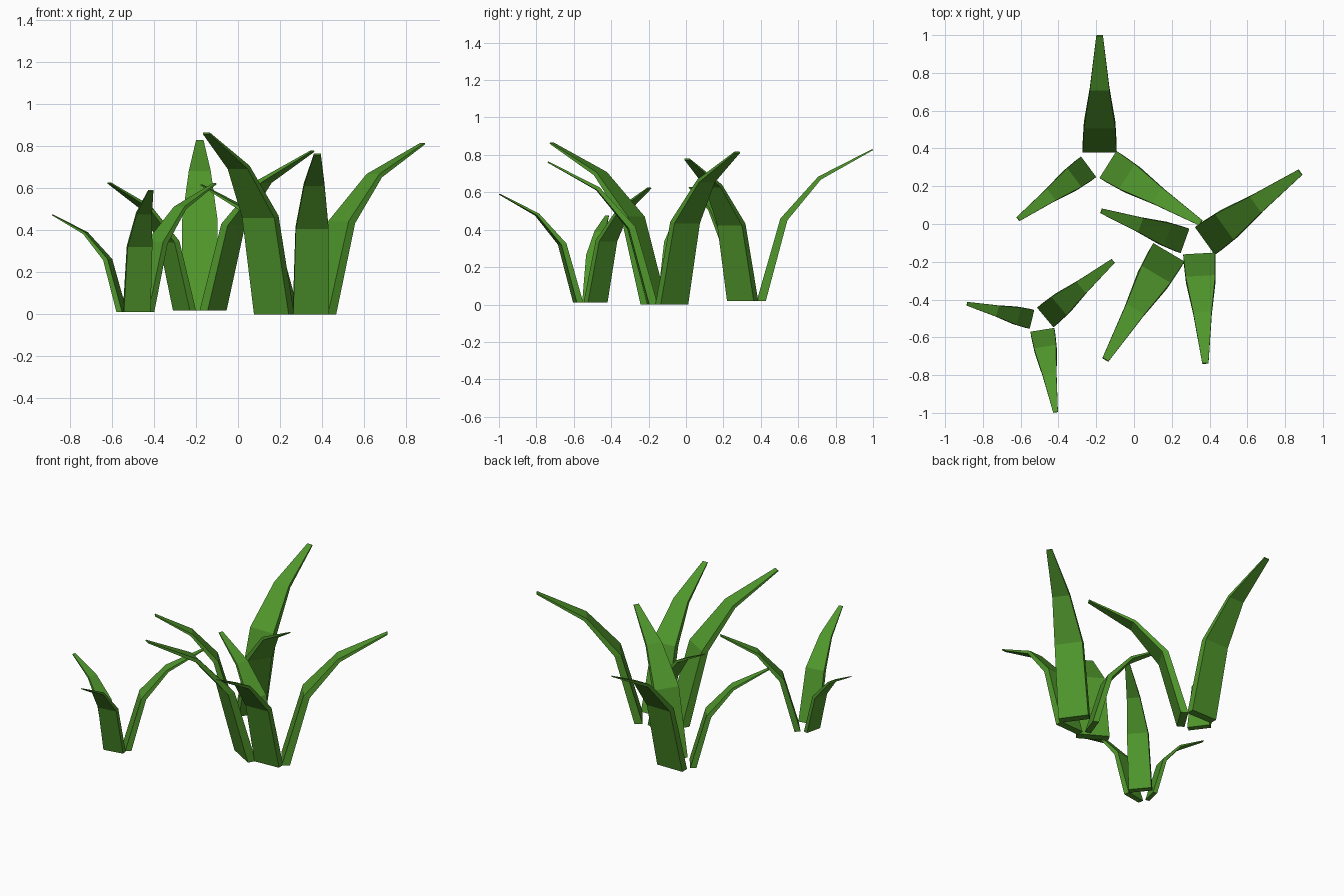
import bpy, bmesh, math
from mathutils import Matrix, Vector

if "Cube" in bpy.data.objects:
    bpy.data.objects.remove(bpy.data.objects["Cube"])

green = bpy.data.materials.new("grass_green")
green.diffuse_color = (0.08, 0.31, 0.025, 1)
green.use_nodes = True
green.node_tree.nodes["Principled BSDF"].inputs["Base Color"].default_value = green.diffuse_color

# Blade profile for unit reach: inner (u, z), outer (u, z), half width
SECTIONS = [
    ((0.000, 0.000), (0.078, 0.000), 0.145),
    ((0.203, 0.710), (0.264, 0.695), 0.134),
    ((0.528, 1.070), (0.552, 1.045), 0.084),
    ((0.994, 1.308), (1.000, 1.298), 0.028),
]


def blade(name, base, tip, z):
    """Tapering, outward-bending four-sided blade from base to tip (plan view)."""
    d = Vector(tip) - Vector(base)
    bm = bmesh.new()
    rings = []
    for (ui, zi), (uo, zo), w in SECTIONS:
        rings.append([bm.verts.new(p) for p in
                      ((ui, -w, zi), (uo, -w, zo), (uo, w, zo), (ui, w, zi))])
    for a, b in zip(rings, rings[1:]):
        for i in range(4):
            j = (i + 1) % 4
            bm.faces.new((a[i], a[j], b[j], b[i]))
    bm.faces.new(rings[0][::-1])
    bm.faces.new(rings[-1])
    bm.transform(Matrix.Translation((base[0], base[1], z))
                 @ Matrix.Rotation(math.atan2(d.y, d.x), 4, 'Z')
                 @ Matrix.Scale(d.length, 4))
    bmesh.ops.recalc_face_normals(bm, faces=bm.faces)
    me = bpy.data.meshes.new(name)
    bm.to_mesh(me)
    bm.free()
    me.materials.append(green)
    bpy.context.collection.objects.link(bpy.data.objects.new(name, me))


# Three tufts: ground height and blades as (base, tip) in plan
TUFTS = {
    "back_tuft": (0.018, [
        ((-0.182, 0.378), (-0.182, 1.000)),
        ((-0.240, 0.303), (-0.615, 0.025)),
        ((-0.138, 0.315), (0.355, 0.005)),
    ]),
    "right_tuft": (0.0, [
        ((0.375, -0.090), (0.882, 0.275)),
        ((0.270, -0.090), (-0.175, 0.070)),
        ((0.185, -0.150), (-0.152, -0.720)),
        ((0.345, -0.156), (0.378, -0.740)),
    ]),
    "left_tuft": (0.012, [
        ((-0.540, -0.505), (-0.885, -0.422)),
        ((-0.470, -0.495), (-0.110, -0.195)),
        ((-0.485, -0.560), (-0.415, -0.998)),
    ]),
}

for tuft, (z, blades) in TUFTS.items():
    for n, (base, tip) in enumerate(blades, 1):
        blade(f"{tuft}_blade_{n}", base, tip, z)
